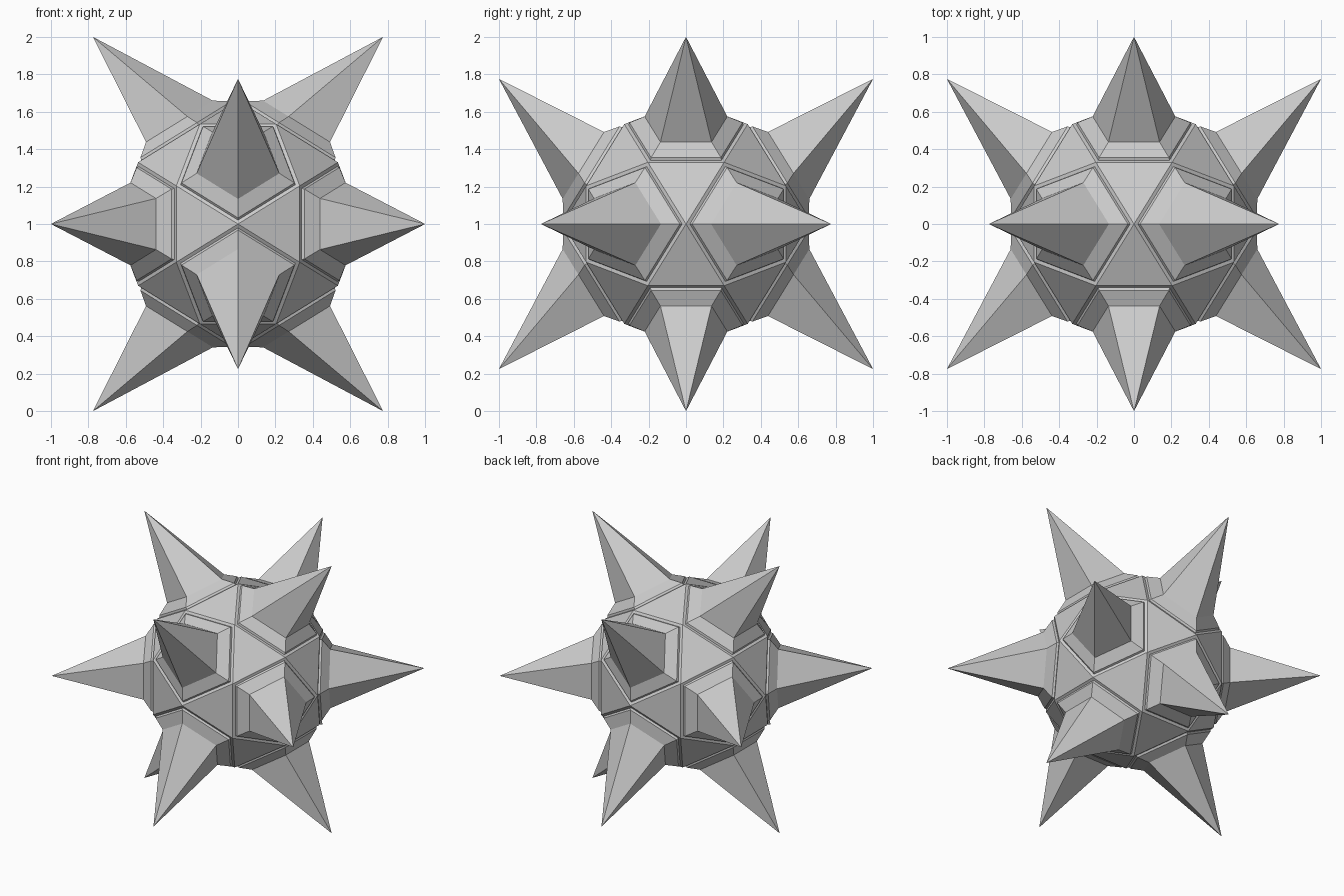
import bpy, bmesh, math
from mathutils import Vector

if "Cube" in bpy.data.objects:
    bpy.data.objects.remove(bpy.data.objects["Cube"])

R = 0.66                      # radius of the faceted body
CENTRE = Vector((0, 0, 1))
G = (1 + math.sqrt(5)) / 2


def cyclic(a, b, c):
    """All sign variants of the three cyclic permutations."""
    out = []
    for p in ((a, b, c), (c, a, b), (b, c, a)):
        for i in range(8):
            v = Vector([x * (-1 if i >> k & 1 else 1) for k, x in enumerate(p)])
            if all((v - o).length > 1e-5 for o in out):
                out.append(v)
    return out


def add_object(name, bm):
    bmesh.ops.recalc_face_normals(bm, faces=bm.faces)
    me = bpy.data.meshes.new(name)
    bm.to_mesh(me)
    bm.free()
    ob = bpy.data.objects.new(name, me)
    ob.location = CENTRE
    bpy.context.collection.objects.link(ob)
    return ob


corners = [v * R for v in cyclic(0, 0, 1) + cyclic(1 / (2 * G), 0.5, G / 2)]
normals = [v.normalized() for v in cyclic(1, 0, G)]

# Body: icosidodecahedron, keeping only its triangular facets
bm = bmesh.new()
for c in corners:
    bm.verts.new(c)
bmesh.ops.convex_hull(bm, input=bm.verts)
bm.normal_update()
pent = [f for f in bm.faces
        if any(abs(f.normal.dot(n)) > 0.99 for n in normals)]
bmesh.ops.delete(bm, geom=pent, context='FACES')
add_object("body_facets", bm)

# Spikes: flat rim, small step, tapered plinth, leaning pyramid
PROFILE = [(1.0, 0.0), (0.93, 0.0), (0.915, 0.015), (0.67, 0.07)]
for i, n in enumerate(normals):
    ring = [c for c in corners if c.dot(n) > 0.8 * R]
    mid = sum(ring, Vector()) / 5
    axis = next(c for c in ring if max(abs(x) for x in c) > 0.99 * R)
    lean = (mid - axis).normalized()
    side = n.cross(lean)
    ring.sort(key=lambda c: math.atan2((c - mid).dot(side), (c - mid).dot(lean)))
    bm = bmesh.new()
    loops = [[bm.verts.new(mid + (c - mid) * s + n * h) for c in ring]
             for s, h in PROFILE]
    tip = bm.verts.new(n * 1.259 + lean * 0.134)
    for k in range(5):
        j = (k + 1) % 5
        for lo, hi in zip(loops, loops[1:]):
            bm.faces.new((lo[k], lo[j], hi[j], hi[k]))
        bm.faces.new((loops[-1][k], loops[-1][j], tip))
    add_object(f"spike_{i + 1:02d}", bm)
